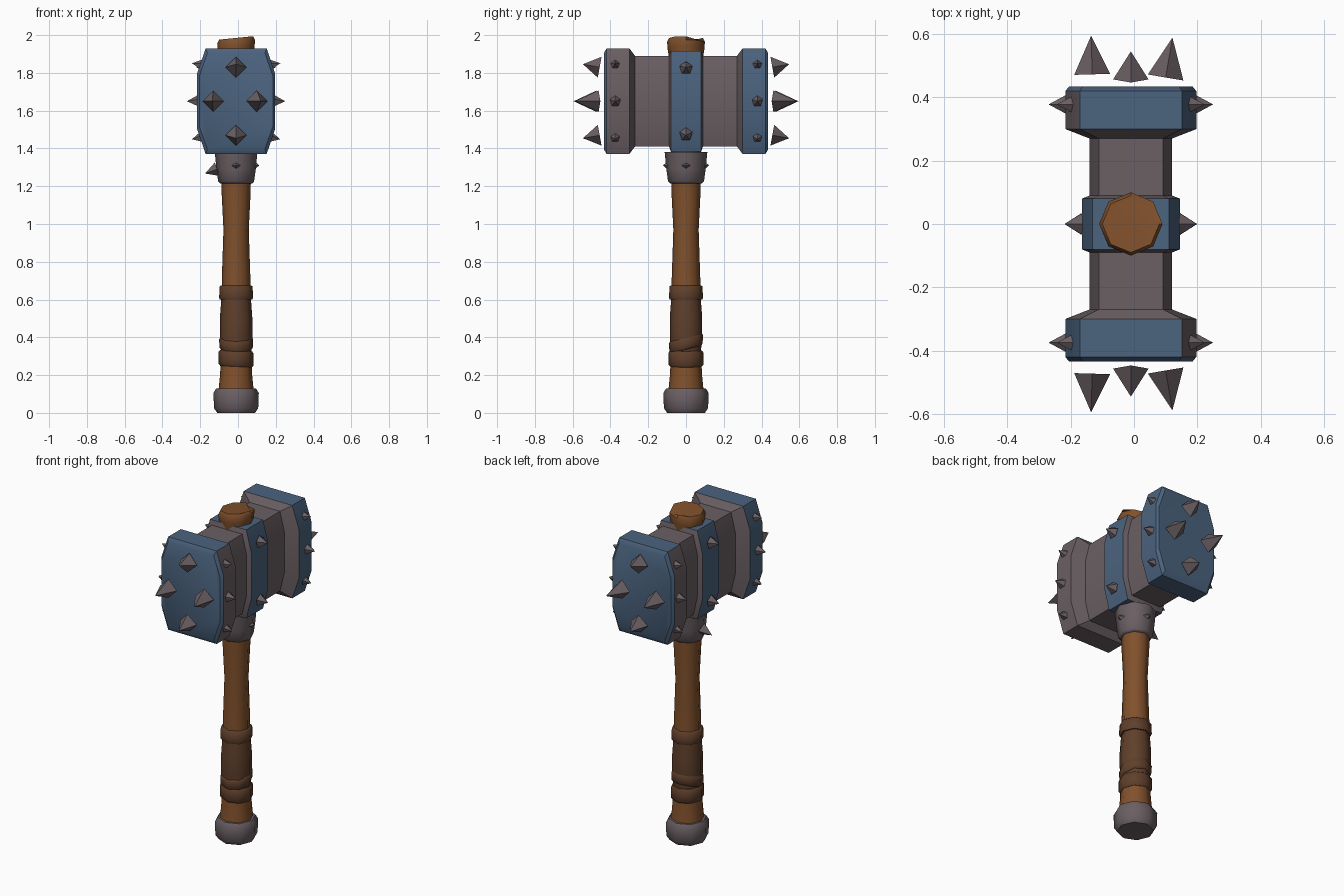
import bpy, bmesh, math
from mathutils import Vector, Matrix

if "Cube" in bpy.data.objects:
    bpy.data.objects.remove(bpy.data.objects["Cube"])

CX = -0.01      # shaft and head axis
HEAD_Z = 1.65   # middle height of the head


def material(name, rgb):
    m = bpy.data.materials.new(name)
    m.use_nodes = True
    m.diffuse_color = (*rgb, 1)
    m.node_tree.nodes["Principled BSDF"].inputs["Base Color"].default_value = (*rgb, 1)
    return m


blue = material("blue_paint", (0.07, 0.125, 0.21))
metal = material("grey_metal", (0.145, 0.115, 0.125))
wood = material("brown_wood", (0.22, 0.082, 0.025))
leather = material("dark_leather", (0.115, 0.05, 0.024))


def finish(name, bm, mats, angle=None, rule=None):
    bmesh.ops.recalc_face_normals(bm, faces=bm.faces)
    bm.normal_update()
    for f in bm.faces:
        f.smooth = angle is not None
        if rule:
            f.material_index = rule(f)
    me = bpy.data.meshes.new(name)
    bm.to_mesh(me)
    bm.free()
    if angle is not None:
        me.set_sharp_from_angle(angle=math.radians(angle))
    for m in mats:
        me.materials.append(m)
    ob = bpy.data.objects.new(name, me)
    bpy.context.collection.objects.link(ob)
    return ob


def loft(rings):
    """Skin a series of closed rings and cap both ends."""
    bm = bmesh.new()
    loops = [[bm.verts.new(p) for p in ring] for ring in rings]
    n = len(loops[0])
    for a, b in zip(loops, loops[1:]):
        for i in range(n):
            j = (i + 1) % n
            bm.faces.new((a[i], a[j], b[j], b[i]))
    bm.faces.new(loops[0])
    bm.faces.new(loops[-1])
    return bm


def turned(name, profile, mat, tilt_x=0.0, tilt_y=0.0, notch=None):
    """Eight-sided turned part from (radius, height) pairs."""
    rings = []
    for r, z in profile:
        ring = []
        for i in range(8):
            a = i * math.pi / 4
            x, y = r * math.cos(a), r * math.sin(a)
            ring.append(Vector((CX + x, y, z + tilt_x * x + tilt_y * y)))
        rings.append(ring)
    if notch:
        rings[-1][1] += Vector(notch)
    return finish(name, loft(rings), [mat], 50)


def spike(name, base, direction, radius, length, sides):
    bm = bmesh.new()
    rot = Vector(direction).to_track_quat('Z', 'Y').to_matrix().to_4x4()
    place = Matrix.Translation(base) @ rot @ Matrix.Translation((0, 0, length / 2))
    bmesh.ops.create_cone(bm, cap_ends=True, segments=sides, radius1=radius,
                          radius2=0, depth=length, matrix=place)
    return finish(name, bm, [metal])


# Shaft, pommel, collar and the chipped shaft end above the head
turned("shaft", [(0.095, 0.1), (0.085, 0.2), (0.076, 0.4), (0.076, 0.7),
                 (0.067, 0.97), (0.077, 1.17), (0.08, 1.4)], wood)
turned("pommel", [(0.1, 0), (0.117, 0.025), (0.12, 0.105), (0.105, 0.13)], metal)
turned("collar", [(0.085, 1.215), (0.095, 1.225), (0.104, 1.29), (0.113, 1.382)], metal)
turned("shaft_end", [(0.09, 1.88), (0.098, 1.93), (0.1, 1.965), (0.09, 1.985)],
       wood, tilt_x=0.1, notch=(-0.01, -0.01, -0.03))

# Leather grip with raised straps
turned("grip", [(0.083, 0.23), (0.08, 0.34), (0.086, 0.4), (0.086, 0.5),
                (0.078, 0.61)], leather)
turned("upper_strap", [(0.086, 0.6), (0.09, 0.61), (0.087, 0.67), (0.08, 0.675)], leather)
turned("lower_strap", [(0.084, 0.245), (0.092, 0.255), (0.092, 0.32), (0.084, 0.33)],
       leather, tilt_x=-0.05)
turned("slanted_strap", [(0.08, 0.335), (0.088, 0.345), (0.09, 0.39), (0.083, 0.4)],
       leather, tilt_y=0.25)


# Head: one octagonal loft along y, with end blocks and a middle band
def head_ring(y, w, h):
    quarter = [(w, 0.52 * h), (0.78 * w, h)]
    pts = quarter + [(-x, z) for x, z in reversed(quarter)]
    pts += [(-x, -z) for x, z in pts]
    return [(CX + x, y, HEAD_Z + z) for x, z in pts]


half = [(0.435, 0.195, 0.255), (0.42, 0.207, 0.28), (0.30, 0.207, 0.28),
        (0.27, 0.13, 0.24), (0.09, 0.13, 0.24), (0.08, 0.155, 0.267)]
sections = half + [(-y, w, h) for y, w, h in reversed(half)]


def head_paint(f):
    c, n = f.calc_center_median(), f.normal
    if abs(c.y) < 0.07 or abs(c.y) > 0.425:
        return 0
    if abs(c.y) < 0.31:
        return 1
    bare_side = abs(n.x) > 0.5 and n.x * c.y < 0
    bare_bottom = n.z < -0.5 and c.y < 0
    return 1 if bare_side or bare_bottom else 0


finish("hammer_head", loft([head_ring(*s) for s in sections]), [blue, metal], 35, head_paint)

# Large floating spikes off both striking faces
for side, label in ((-1, "front"), (1, "back")):
    for dz, place in ((0.18, "upper"), (-0.18, "lower")):
        spike(f"{label}_{place}_spike", (CX, side * 0.457, HEAD_Z + dz),
              (0, side, dz), 0.056, 0.09, 4)
    spike(f"{label}_right_spike", (-0.132, side * 0.473, HEAD_Z),
          (-0.03, side, 0), 0.057, 0.122, 4)
    spike(f"{label}_left_spike", (0.1, side * 0.463, HEAD_Z),
          (0.17, side, 0), 0.057, 0.128, 4)

# Small studs on the sides of the end blocks and the band
for sx, label in ((1, "left"), (-1, "right")):
    for y, place in ((-0.375, "front"), (0.378, "back")):
        for dz in (0.19, 0, -0.19):
            x = 0.2 if dz == 0 else 0.175
            spike(f"{label}_{place}_stud", (CX + sx * x, y, HEAD_Z + dz),
                  (sx, 0, dz), 0.034, 0.06, 5)
    for dz in (0.175, -0.175):
        spike(f"{label}_band_stud", (CX + sx * 0.155, 0, HEAD_Z + dz),
              (sx, 0, dz * 0.5), 0.036, 0.055, 5)

# Collar studs, the one on the right larger and loose
for d, label in (((0, -1, 0), "front"), ((0, 1, 0), "back"), ((1, 0, 0), "left")):
    base = Vector((CX, 0, 1.31)) + Vector(d) * 0.094
    spike(f"{label}_collar_stud", base, d, 0.026, 0.028, 4)
spike("right_collar_spike", (-0.11, 0, 1.29), (-1, 0, -0.35), 0.038, 0.068, 4)
